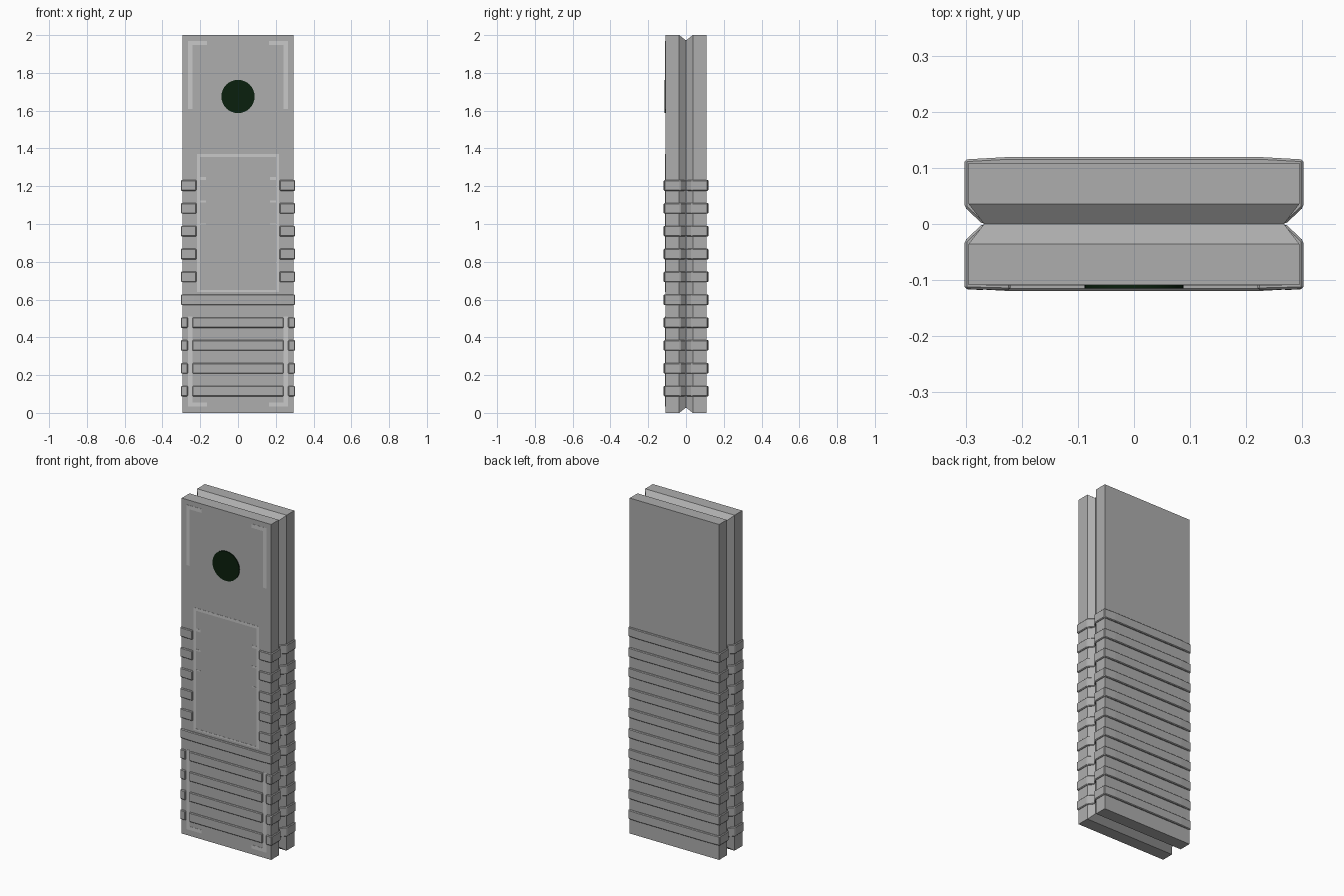
import bpy
import bmesh
from math import pi

cube = bpy.data.objects.get("Cube")
if cube:
    bpy.data.objects.remove(cube, do_unlink=True)


def material(name, rgb):
    m = bpy.data.materials.new(name)
    m.use_nodes = True
    m.diffuse_color = (*rgb, 1)
    m.node_tree.nodes["Principled BSDF"].inputs["Base Color"].default_value = (*rgb, 1)
    return m


GREY = material("grey casing", (0.42, 0.42, 0.42))
LIGHT = material("light grey marking", (0.58, 0.58, 0.58))
DARK = material("dark green glass", (0.003, 0.014, 0.004))

FRONT = -0.109    # front face of the casing
HALF = 0.295      # half width of the casing


def finish(name, bm, mat):
    bmesh.ops.recalc_face_normals(bm, faces=bm.faces)
    mesh = bpy.data.meshes.new(name)
    bm.to_mesh(mesh)
    bm.free()
    mesh.materials.append(mat)
    ob = bpy.data.objects.new(name, mesh)
    bpy.context.collection.objects.link(ob)
    return ob


def skin(bm, rings):
    """Bridge matching rings of points and cap both ends."""
    loops = [[bm.verts.new(p) for p in ring] for ring in rings]
    n = len(loops[0])
    for a, b in zip(loops, loops[1:]):
        for i in range(n):
            j = (i + 1) % n
            bm.faces.new((a[i], a[j], b[j], b[i]))
    bm.faces.new(loops[0])
    bm.faces.new(loops[-1])


def add_box(bm, x0, x1, y0, y1, z0, z1):
    corners = [(x0, y0), (x1, y0), (x1, y1), (x0, y1)]
    skin(bm, [[(x, y, z) for x, y in corners] for z in (z0, z1)])


# Casing: slab with a V groove running all the way round its edge
bm = bmesh.new()
rings = []
for y, inset in [(FRONT, 0), (-0.036, 0), (0, 0.028), (0.036, 0), (-FRONT, 0)]:
    w = HALF - inset
    rings.append([(-w, y, inset), (w, y, inset), (w, y, 2 - inset), (-w, y, 2 - inset)])
skin(bm, rings)
finish("casing", bm, GREY)

# Grip ribs: wrap the sides and back, with gaps on the front
OUT, DEEP = 0.302, 0.118


def add_rib(bm, outline, z, h=0.028):
    skin(bm, [[(x, y, zz) for x, y in outline] for zz in (z - h, z + h)])


def side_piece(side, inner):
    return [(side * x, y) for x, y in
            [(inner, -0.05), (inner, -DEEP), (OUT, -0.116), (OUT, -0.03), (0.27, 0)]]


back = [(-0.27, 0), (-OUT, 0.03), (-OUT, 0.115), (-0.23, DEEP + 0.001),
        (0.23, DEEP + 0.001), (OUT, 0.115), (OUT, 0.03), (0.27, 0)]
whole_front = [(x, -y) for x, y in back]

for i in range(10):
    z = 0.115 + 0.121 * i
    bm = bmesh.new()
    add_rib(bm, back, z)
    if i == 5 - 1 + 0:
        add_rib(bm, whole_front, z)
    else:
        for side in (-1, 1):
            add_rib(bm, side_piece(side, 0.266 if i < 4 else 0.22), z)
        if i < 4:
            add_box(bm, -0.241, 0.241, -DEEP, -0.1, z - 0.028, z + 0.028)
    rib = finish(f"grip_rib_{i + 1}", bm, GREY)
    bevel = rib.modifiers.new("soft edges", "BEVEL")
    bevel.width = 0.004
    bevel.segments = 1

# Painted markings: corner brackets, panel frame and its tick marks
bm = bmesh.new()


def plate(x0, x1, z0, z1):
    for s in (-1, 1):
        a, b = sorted((s * x0, s * x1))
        add_box(bm, a, b, FRONT - 0.001, FRONT + 0.003, z0, z1)


plate(0.242, 0.264, 1.61, 1.97)
plate(0.165, 0.242, 1.947, 1.97)
plate(0.242, 0.264, 0.035, 0.51)
plate(0.165, 0.242, 0.035, 0.056)
plate(0.2, 0.216, 0.64, 1.37)
plate(0, 0.2, 1.354, 1.37)
plate(0, 0.2, 0.64, 0.65)
for z, t in [(1.24, 0.008), (1.12, 0.005), (1.0, 0.003)]:
    plate(0.17, 0.2, z - t, z + t)
finish("front_markings", bm, LIGHT)

# Round lens on the upper front
bpy.ops.mesh.primitive_cylinder_add(vertices=32, radius=0.088, depth=0.008,
                                    location=(0, FRONT - 0.002, 1.675),
                                    rotation=(pi / 2, 0, 0))
lens = bpy.context.object
lens.name = lens.data.name = "lens"
lens.data.materials.append(DARK)
bpy.ops.object.shade_smooth_by_angle()
